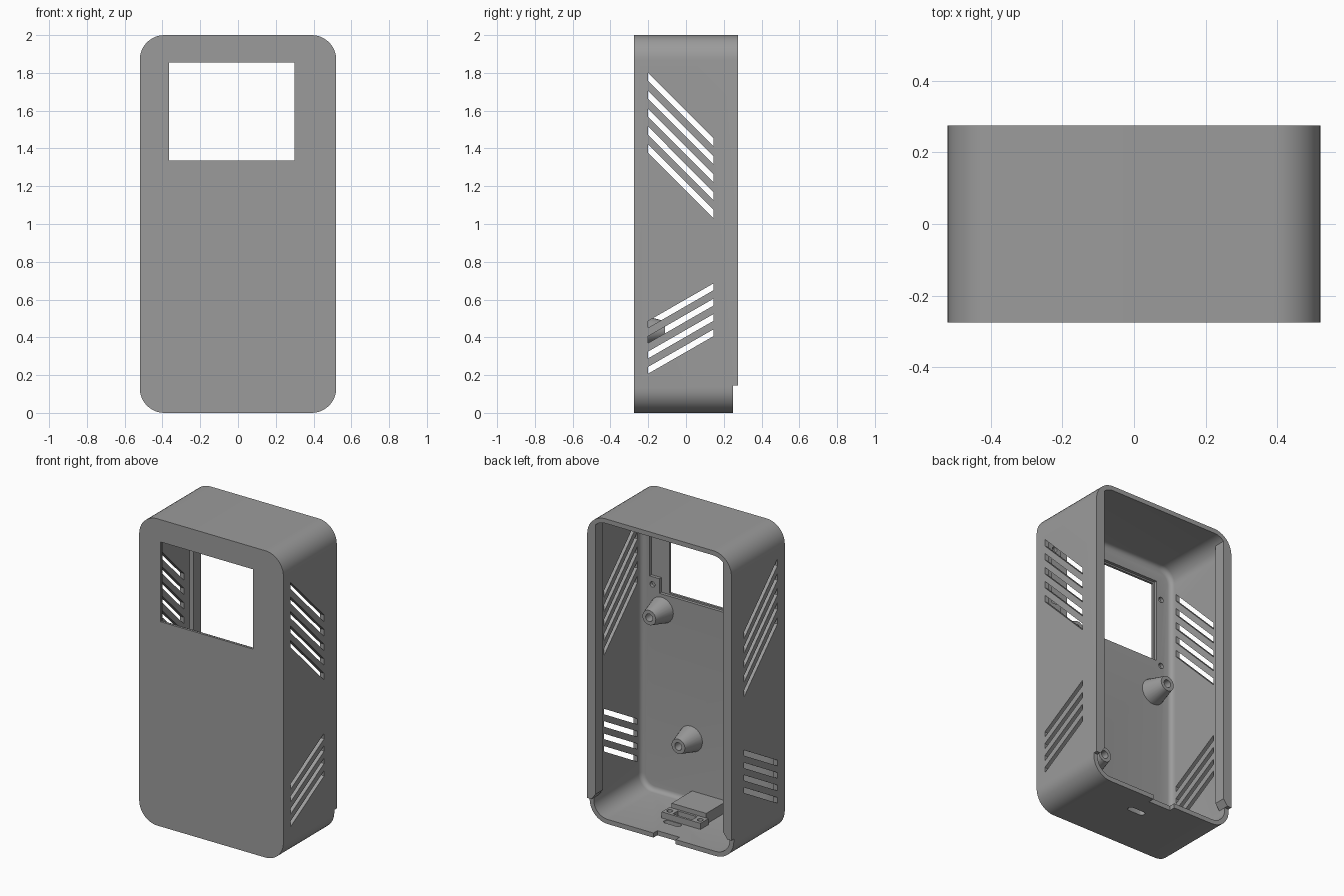
import bpy, bmesh, math
from mathutils import Vector

if "Cube" in bpy.data.objects:
    bpy.data.objects.remove(bpy.data.objects["Cube"])

grey = bpy.data.materials.new("plain grey")
grey.diffuse_color = (0.33, 0.33, 0.33, 1)
grey.use_nodes = True
grey.node_tree.nodes["Principled BSDF"].inputs["Base Color"].default_value = grey.diffuse_color


def loft(name, rings):
    """Closed solid through equal-length rings of 3D points, capped at both ends."""
    bm = bmesh.new()
    vr = [[bm.verts.new(p) for p in r] for r in rings]
    n = len(rings[0])
    for a, b in zip(vr, vr[1:]):
        for i in range(n):
            j = (i + 1) % n
            bm.faces.new((a[i], a[j], b[j], b[i]))
    bm.faces.new(vr[0])
    bm.faces.new(vr[-1])
    bmesh.ops.recalc_face_normals(bm, faces=bm.faces)
    me = bpy.data.meshes.new(name)
    bm.to_mesh(me)
    bm.free()
    me.materials.append(grey)
    ob = bpy.data.objects.new(name, me)
    bpy.context.collection.objects.link(ob)
    return ob


def prism(name, pts, axis, lo, hi):
    """Extrude a 2D outline along one axis; the other two axes keep their order."""
    def put(p, d):
        q = list(p)
        q.insert(axis, d)
        return Vector(q)
    return loft(name, [[put(p, d) for p in pts] for d in (lo, hi)])


def box(name, x0, x1, y0, y1, z0, z1):
    return prism(name, [(x0, y0), (x1, y0), (x1, y1), (x0, y1)], 2, z0, z1)


def rounded(x0, x1, z0, z1, r, seg=10):
    pts = []
    corners = [(x1 - r, z1 - r), (x0 + r, z1 - r), (x0 + r, z0 + r), (x1 - r, z0 + r)]
    for k, (cx, cz) in enumerate(corners):
        for i in range(seg + 1):
            a = math.pi / 2 * (k + i / seg)
            pts.append((cx + r * math.cos(a), cz + r * math.sin(a)))
    return pts


def circle(x, y, z, r, n=24):
    return [(x + r * math.cos(2 * math.pi * i / n), y,
             z + r * math.sin(2 * math.pi * i / n)) for i in range(n)]


def activate(ob):
    bpy.ops.object.select_all(action='DESELECT')
    ob.select_set(True)
    bpy.context.view_layer.objects.active = ob


def cut(ob, cutter):
    activate(ob)
    m = ob.modifiers.new("cut", 'BOOLEAN')
    m.operation, m.solver, m.object = 'DIFFERENCE', 'EXACT', cutter
    bpy.ops.object.modifier_apply(modifier=m.name)
    bpy.data.objects.remove(cutter)


def smooth(ob):
    activate(ob)
    bpy.ops.object.shade_smooth_by_angle(angle=math.radians(30))


# Case shell, open at the back, with a filleted inner front edge
case = prism("case", rounded(-0.52, 0.52, 0, 2, 0.13), 1, -0.275, 0.275)
rings = []
f = 0.03
for i in range(5):
    a = math.pi / 2 * i / 4
    t = 0.03 + f * (1 - math.sin(a))
    y = -0.24 + f * (1 - math.cos(a))
    rings.append([(x, y, z) for x, z in
                  rounded(-0.52 + t, 0.52 - t, t, 2 - t, 0.13 - t)])
rings.append([(x, 0.5, z) for x, _, z in rings[-1]])
cut(case, loft("cavity", rings))

# Lowered rim at the bottom and cable notch
cut(case, box("rim_cut", -1, 1, 0.25, 0.6, -0.5, 0.145))
cut(case, box("notch_cut", -0.10, 0.06, 0.21, 0.6, -0.1, 0.06))

# Screen window and the recess around it, with corner screw holes
cut(case, box("window_cut", -0.365, 0.30, -0.5, 0, 1.335, 1.855))
recess = [(-0.375, 1.325), (0.36, 1.325), (0.36, 1.42), (0.43, 1.42), (0.43, 1.74),
          (0.36, 1.74), (0.36, 1.865), (-0.375, 1.865)]
cut(case, prism("recess_cut", recess, 1, -0.26, -0.1))
for x, z in ((-0.41, 1.30), (-0.41, 1.75), (0.41, 1.37), (0.41, 1.79)):
    cut(case, loft("screw_cut", [circle(x, y, z, 0.018, 16) for y in (-0.262, -0.1)]))

# Slanted vent slots through both sides
vents = [(1.80 - 0.095 * i, -0.345, 0.044) for i in range(5)]
vents += [(0.487 - 0.081 * i, 0.198, 0.036) for i in range(4)]
for z, rise, h in vents:
    outline = [(-0.2, z), (0.145, z + rise), (0.145, z + rise - h), (-0.2, z - h)]
    cut(case, prism("vent_cut", outline, 0, -0.8, 0.8))

# Slot in the bottom wall
slot = [(x, y) for x, y in rounded(-0.015, 0.105, 0.055, 0.095, 0.019, 4)]
cut(case, prism("port_cut", slot, 2, -0.1, 0.1))
smooth(case)

# Thickened ribs along the side rims
for s, side in ((1, "right"), (-1, "left")):
    rib = [(0.4901, 0.145), (0.46, 0.185), (0.46, 1.965), (0.4901, 1.935)]
    prism(side + "_rim_rib", [(s * x, z) for x, z in rib], 1, 0.20, 0.275)

# Hollow conical standoffs on the front wall
for i, (x, z) in enumerate(((0.343, 1.22), (-0.35, 1.10), (0.133, 0.437))):
    prof = [(-0.245, 0.085), (-0.11, 0.048), (-0.11, 0.025), (-0.19, 0.025)]
    smooth(loft("standoff_%d" % (i + 1), [circle(x, y, z, r) for y, r in prof]))

# Raised board support on the floor with a lower screw ledge
box("board_support", -0.125, 0.125, -0.245, -0.03, 0.025, 0.10)
ledge = box("screw_ledge", -0.14, 0.14, -0.031, 0.05, 0.025, 0.07)
for x in (-0.11, 0.11):
    hole = [(px, py) for px, _, py in circle(x, 0, 0.01, 0.018, 16)]
    cut(ledge, prism("hole_cut", hole, 2, 0.035, 0.2))
cut(ledge, box("socket_cut", -0.07, 0.07, -0.015, 0.035, 0.035, 0.2))
